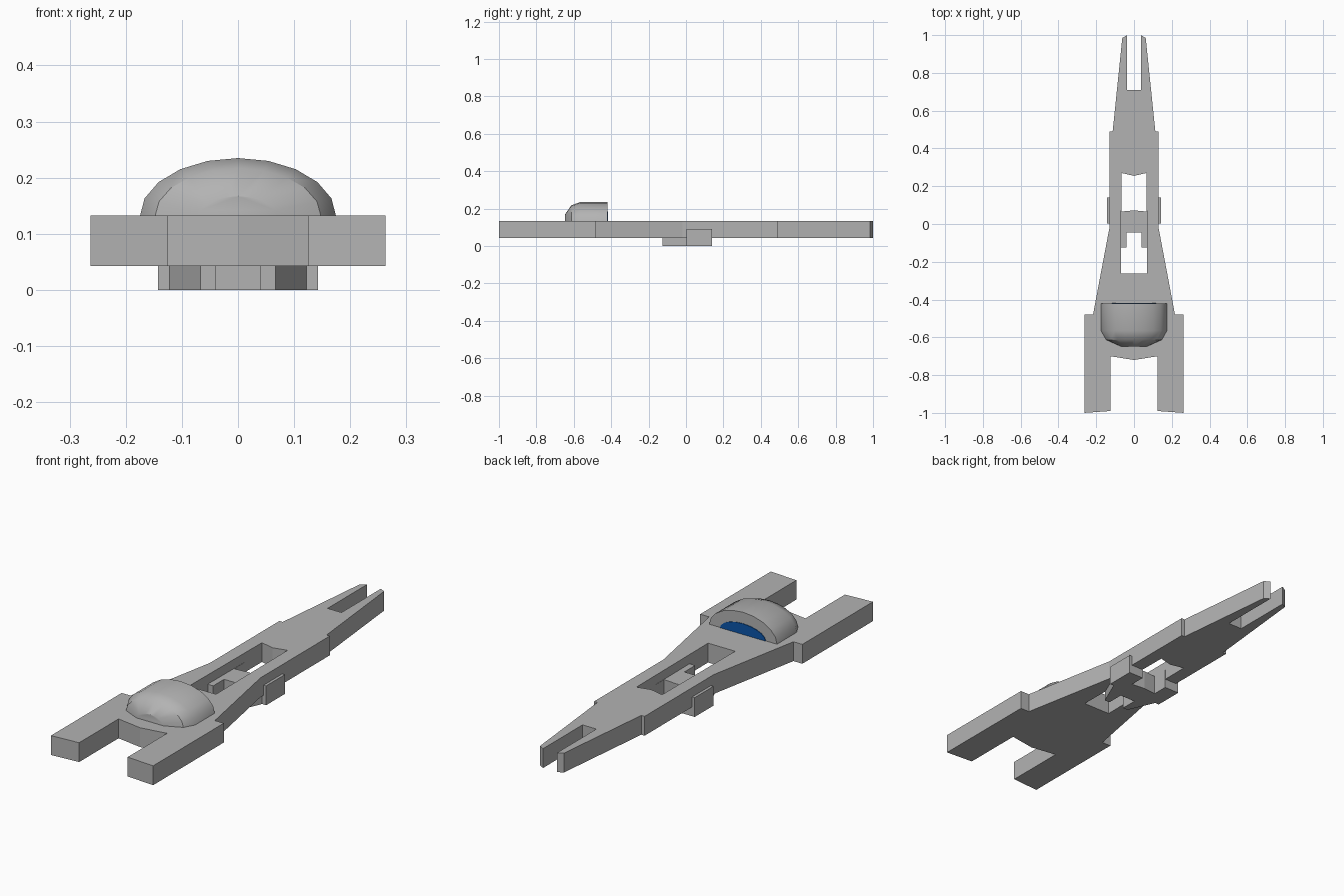
import bpy, bmesh, math

cube = bpy.data.objects.get("Cube")
if cube:
    bpy.data.objects.remove(cube, do_unlink=True)


def material(name, color):
    m = bpy.data.materials.new(name)
    m.use_nodes = True
    m.diffuse_color = color
    m.node_tree.nodes["Principled BSDF"].inputs["Base Color"].default_value = color
    return m


GREY = material("hull grey", (0.45, 0.45, 0.45, 1))
BLUE = material("window blue", (0.003, 0.09, 0.40, 1))


def finish(bm, name, mat):
    bmesh.ops.recalc_face_normals(bm, faces=bm.faces[:])
    me = bpy.data.meshes.new(name)
    bm.to_mesh(me)
    bm.free()
    me.materials.append(mat)
    ob = bpy.data.objects.new(name, me)
    bpy.context.collection.objects.link(ob)
    return ob


def mirrored_slab(name, outline, z0, z1, mat):
    """Extrude a half outline (x >= 0) and mirror it across x = 0."""
    bm = bmesh.new()
    low = [bm.verts.new((x, y, z0)) for x, y in outline]
    top = [bm.verts.new((x, y, z1)) for x, y in outline]
    bm.faces.new(low[::-1])
    bm.faces.new(top)
    n = len(outline)
    for i in range(n):
        j = (i + 1) % n
        if outline[i][0] == 0 and outline[j][0] == 0:
            continue  # no wall on the centre line
        bm.faces.new((low[i], low[j], top[j], top[i]))
    ob = finish(bm, name, mat)
    mod = ob.modifiers.new("Mirror", "MIRROR")
    mod.use_clip = True
    return ob


# Flat hull: front prongs, tapered body, slotted tail and central opening
hull = [(0, -0.72), (0.125, -0.70), (0.125, -0.99), (0.263, -1.0),
        (0.263, -0.48), (0.217, -0.48), (0.13, -0.02), (0.13, 0.49),
        (0.113, 0.49), (0.062, 0.985), (0.036, 1.0), (0.036, 0.71),
        (0, 0.71), (0, 0.255), (0.066, 0.27), (0.07, -0.262), (0, -0.262)]
mirrored_slab("hull", hull, 0.043, 0.133, GREY)

# Bracket below the opening, with side fins
bracket = [(0, -0.045), (0.04, -0.045), (0.04, -0.125), (0.067, -0.125),
           (0.122, 0.003), (0.143, 0.003), (0.143, 0.14), (0.066, 0.14),
           (0.066, 0.066), (0, 0.072)]
mirrored_slab("underside_bracket", bracket, 0.0, 0.09, GREY)

# Canopy: half-ellipse arches lofted to a blunt nose
BASE = 0.131
SEG = 10


def arch(bm, y, w, h):
    return [bm.verts.new((w * math.cos(math.pi * i / SEG), y,
                          BASE + h * math.sin(math.pi * i / SEG)))
            for i in range(SEG + 1)]


bm = bmesh.new()
stations = [(-0.42, 0.175, 0.104), (-0.565, 0.175, 0.104),
            (-0.613, 0.148, 0.086), (-0.648, 0.07, 0.036)]
rings = [arch(bm, *s) for s in stations]
for a, b in zip(rings, rings[1:]):
    for i in range(SEG):
        bm.faces.new((a[i], a[i + 1], b[i + 1], b[i]))
    bm.faces.new((a[0], b[0], b[-1], a[-1]))
bm.faces.new(rings[0])
bm.faces.new(rings[-1])
canopy = finish(bm, "canopy", GREY)
bpy.ops.object.select_all(action="DESELECT")
canopy.select_set(True)
bpy.context.view_layer.objects.active = canopy
bpy.ops.object.shade_smooth_by_angle(angle=math.radians(35))

# Window plate on the rear of the canopy
bm = bmesh.new()
front, back = arch(bm, -0.424, 0.118, 0.052), arch(bm, -0.417, 0.118, 0.052)
for i in range(SEG):
    bm.faces.new((front[i], front[i + 1], back[i + 1], back[i]))
bm.faces.new((front[0], back[0], back[-1], front[-1]))
bm.faces.new(front)
bm.faces.new(back)
finish(bm, "rear_window", BLUE)
